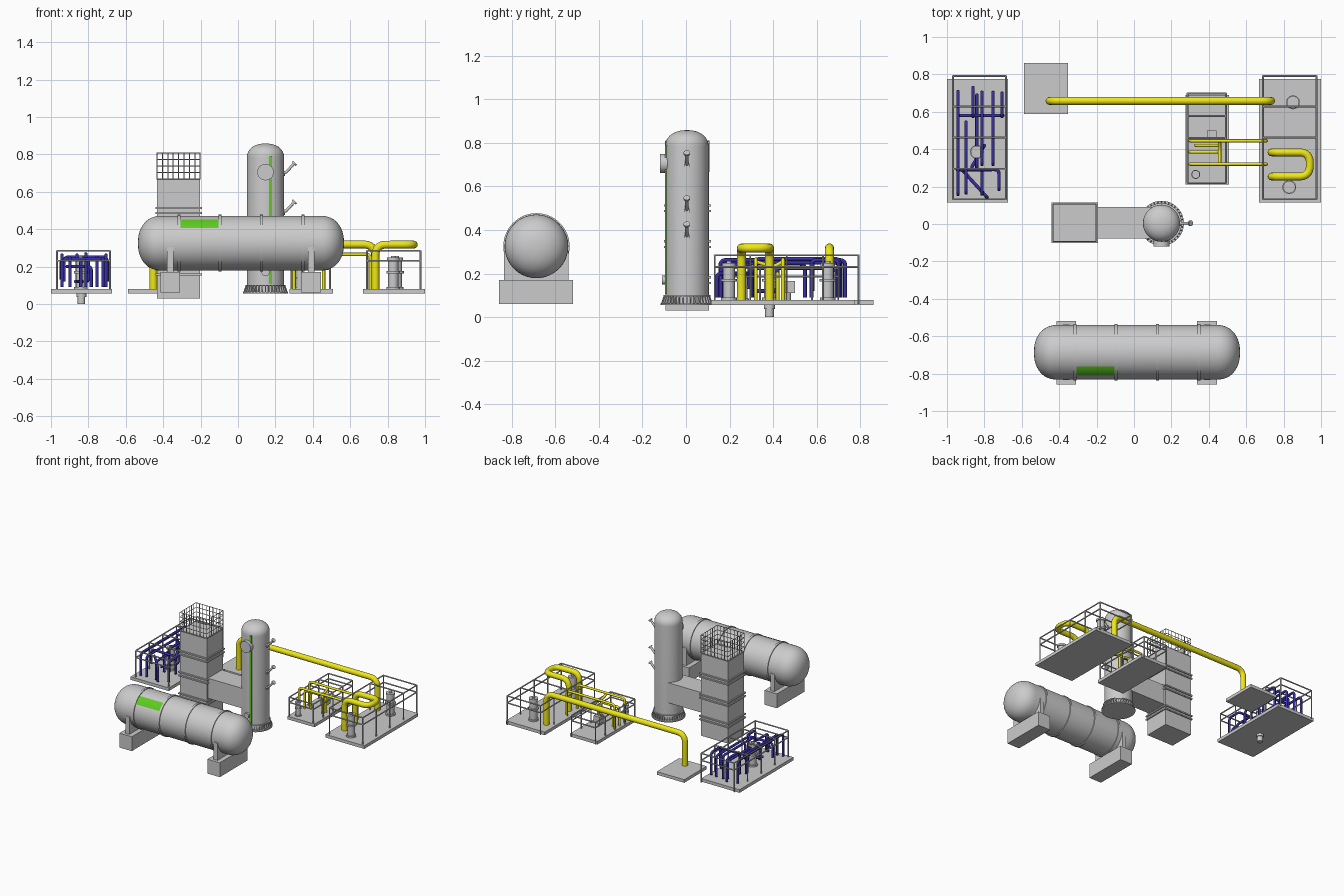
import bpy, bmesh
from math import pi, cos, sin, radians
from mathutils import Vector, Matrix

if "Cube" in bpy.data.objects:
    bpy.data.objects.remove(bpy.data.objects["Cube"])


def material(name, rgb):
    m = bpy.data.materials.new(name)
    m.diffuse_color = (*rgb, 1)
    m.use_nodes = True
    m.node_tree.nodes["Principled BSDF"].inputs["Base Color"].default_value = m.diffuse_color
    return m


YELLOW = material("yellow_paint", (0.85, 0.8, 0.01))
BLUE = material("blue_paint", (0.04, 0.03, 0.36))
GREEN = material("green_paint", (0.11, 0.6, 0.015))


def finish(bm, name, mat=None, smooth=False):
    bmesh.ops.recalc_face_normals(bm, faces=bm.faces)
    me = bpy.data.meshes.new(name)
    bm.to_mesh(me)
    bm.free()
    ob = bpy.data.objects.new(name, me)
    bpy.context.collection.objects.link(ob)
    if mat:
        me.materials.append(mat)
    if smooth:
        activate(ob)
        bpy.ops.object.shade_smooth_by_angle(angle=radians(35))
    return ob


def activate(ob):
    bpy.ops.object.select_all(action='DESELECT')
    ob.select_set(True)
    bpy.context.view_layer.objects.active = ob


def box(name, x0, x1, y0, y1, z0, z1, mat=None):
    bm = bmesh.new()
    m = Matrix.Translation(((x0 + x1) / 2, (y0 + y1) / 2, (z0 + z1) / 2))
    bmesh.ops.create_cube(bm, size=1, matrix=m @ Matrix.Diagonal((x1 - x0, y1 - y0, z1 - z0, 1)))
    return finish(bm, name, mat)


def lathe(name, profile, origin, axis=(0, 0, 1), steps=48):
    """Revolve (radius, height) points about an axis through origin."""
    bm = bmesh.new()
    vs = [bm.verts.new((r, 0, h)) for r, h in profile]
    es = [bm.edges.new(p) for p in zip(vs, vs[1:])]
    bmesh.ops.spin(bm, geom=vs + es, cent=(0, 0, 0), axis=(0, 0, 1), angle=2 * pi, steps=steps)
    bmesh.ops.remove_doubles(bm, verts=bm.verts, dist=1e-5)
    rot = Vector((0, 0, 1)).rotation_difference(Vector(axis)).to_matrix().to_4x4()
    bm.transform(Matrix.Translation(origin) @ rot)
    return finish(bm, name, smooth=True)


def cyl(name, origin, r, h, axis=(0, 0, 1), steps=24):
    return lathe(name, [(0, 0), (r, 0), (r, h), (0, h)], origin, axis, steps)


def rods(name, paths, r, mat=None, res=1, bend=0):
    """Round bars along polylines, with rounded elbows when bend > 0."""
    cu = bpy.data.curves.new(name, 'CURVE')
    cu.dimensions = '3D'
    cu.bevel_depth, cu.bevel_resolution, cu.use_fill_caps = r, res, True
    for path in paths:
        p = [Vector(v) for v in path]
        out = [p[0]]
        for a, b, c in zip(p, p[1:], p[2:]):
            k = min(bend, (a - b).length * .48, (c - b).length * .48)
            s, e = b + (a - b).normalized() * k, b + (c - b).normalized() * k
            n = 7 if k else 1
            for i in range(n):
                t = i / max(n - 1, 1)
                q = s * (1 - t) ** 2 + b * 1.7 * t * (1 - t) + e * t * t + (s + e) * .15 * t * (1 - t)
                out.append(q)
        out.append(p[-1])
        sp = cu.splines.new('POLY')
        sp.points.add(len(out) - 1)
        for pt, v in zip(sp.points, out):
            pt.co = (*v, 1)
    ob = bpy.data.objects.new(name, cu)
    bpy.context.collection.objects.link(ob)
    if mat:
        cu.materials.append(mat)
    activate(ob)
    bpy.ops.object.convert(target='MESH')
    bpy.ops.object.shade_smooth_by_angle(angle=radians(50))
    return ob


def dome(r, h, base, n=12, e=.9):
    return [(r * cos(i * pi / 2 / n) ** e if i < n else 0, base + h * sin(i * pi / 2 / n) ** e)
            for i in range(n + 1)]


# horizontal vessel with stiffener rings
VY, VZ, VR = -.686, .325, .146
right = dome(VR, .125, .442)
left = [(r, -.41 - (h - .442)) for r, h in reversed(right)]
lathe("horizontal_vessel", left + right, (0, VY, VZ), (1, 0, 0), 64)
for x in (-.316, -.096, .126, .348):
    lathe("vessel_ring", [(.14, -.008), (.152, -.008), (.152, .008), (.14, .008)], (x, VY, VZ), (1, 0, 0), 64)

# curved green marking on the vessel shell
bm = bmesh.new()
rows = []
for i in range(7):
    a = radians(33 + 26 * i / 6)
    rows.append([bm.verts.new((x, VY - .148 * cos(a), VZ + .148 * sin(a))) for x in (-.308, -.105)])
for a, b in zip(rows, rows[1:]):
    bm.faces.new((a[0], a[1], b[1], b[0]))
finish(bm, "vessel_marking", GREEN)

# saddles on concrete piers
for x in (-.362, .391):
    box("vessel_saddle", x - .017, x + .017, VY - .148, VY + .148, .17, .305)
    box("vessel_pier", x - .053, x + .053, -.857, -.518, .06, .171)

# upright column with gusseted skirt
CX, CY = .147, .004
lathe("column_shell", [(0, .06), (.099, .06)] + dome(.099, .075, .783), (CX, CY, 0), steps=64)
cyl("column_base_ring", (CX, CY, .055), .12, .008, steps=48)
lathe("column_skirt_ring", [(.095, .095), (.108, .095), (.108, .102), (.095, .102)], (CX, CY, 0))
bm = bmesh.new()
for i in range(36):
    m = Matrix.Translation((CX, CY, 0)) @ Matrix.Rotation(i * pi / 18, 4, 'Z')
    sides = [[bm.verts.new(m @ Vector((r, t, z))) for r, z in ((.095, .06), (.119, .06), (.107, .097), (.095, .097))]
             for t in (-.0025, .0025)]
    for f in sides:
        bm.faces.new(f)
    for k in range(4):
        j = (k + 1) % 4
        bm.faces.new((sides[0][k], sides[0][j], sides[1][j], sides[1][k]))
finish(bm, "column_gussets")
box("column_stripe", CX + .019, CX + .035, CY - .1, CY - .085, .107, .79, GREEN)
cyl("column_manway", (CX, CY - .09, .705), .044, .034, (0, -1, 0), 32)
cyl("column_low_nozzle", (CX, CY - .09, .17), .021, .024, (0, -1, 0))

# angled side nozzles with end flanges
for z in (.697, .49, .37):
    d = Vector((.06, 0, .06)).normalized()
    rods("side_nozzle", [[(.235, CY, z), (.258, CY, z + .008), (.302, CY, z + .056)]], .008, res=3)
    cyl("nozzle_flange", Vector((.298, CY, z + .052)), .015, .009, d, 20)
    cyl("nozzle_pad", (.24, CY, z), .014, .012, (1, 0, 0), 20)

# square tower, belts, connecting duct and mesh cage
TX0, TX1, TY0, TY1 = -.433, -.202, -.093, .106
box("tower_body", TX0, TX1, TY0, TY1, .03, .665)
for z in (.5, .335, .17):
    for dz in (-.013, .013):
        box("tower_belt", TX0 - .009, TX1 + .009, TY0 - .009, TY1 + .009, z + dz - .005, z + dz + .005)
box("tower_duct", TX1 - .01, .1, -.078, .09, .2, .355)
cage = []
for i in range(9):
    x = TX0 + (TX1 - TX0) * i / 8
    cage += [[(x, y, .665), (x, y, .808)] for y in (TY0, TY1)]
for i in range(1, 7):
    y = TY0 + (TY1 - TY0) * i / 7
    cage += [[(x, y, .665), (x, y, .808)] for x in (TX0, TX1)]
for i in range(5):
    z = .668 + .14 * i / 4
    c = [(TX0, TY0, z), (TX1, TY0, z), (TX1, TY1, z), (TX0, TY1, z)]
    cage += [[c[k], c[k - 1]] for k in range(4)]
rods("tower_cage", cage, .0028, res=0)

# skid slabs
box("right_skid", .667, 1, .115, .775, .056, .08)
box("middle_skid", .276, .508, .21, .69, .056, .08)
box("left_skid", -1, -.673, .115, .775, .056, .08)
box("pipe_landing", -.587, -.352, .587, .86, .056, .08)


# railings
def railing(name, x0, x1, ys, cross, zm, zt):
    segs = [[(x, y, .06), (x, y, zt)] for x in (x0, x1) for y in ys]
    segs += [[(x, ys[0], z), (x, ys[-1], z)] for x in (x0, x1) for z in (zm, zt)]
    segs += [[(x0, y, z), (x1, y, z)] for y in (ys[0], ys[-1]) for z in (zm, zt)]
    segs += [[(x0, y, zt), (x1, y, zt)] for y in cross]
    rods(name, segs, .0048)


railing("right_railing", .69, .976, (.132, .295, .462, .628, .792), (.462, .628), .23, .284)
railing("left_railing", -.967, -.685, (.132, .295, .462, .628, .792), (.295, .462, .628), .23, .284)
railing("middle_railing", .286, .492, (.218, .34, .46, .578, .698), (.46, .578), .186, .226)

# grey pump bodies on the skids, and the drain beneath the left one
for x, y, k in ((.85, .65, 1), (.83, .197, 1), (-.84, .385, 1), (.33, .265, .65)):
    prof = [(0, 0), (.036, 0), (.036, .012), (.027, .012), (.027, .085), (.037, .085), (.037, .097), (.027, .097),
            (.027, .155), (.033, .155), (.033, .17), (.012, .17), (.012, .178), (0, .178)]
    lathe("pump_body", [(r * k, h * k) for r, h in prof], (x, y, .079), steps=24)
lathe("skid_drain", [(0, 0), (.02, 0), (.02, .038), (.026, .038), (.026, .058), (0, .058)], (-.837, .383, 0), steps=24)
box("control_box", .39, .44, .452, .5, .11, .165)
rods("control_box_post", [[(.415, .476, .08), (.415, .476, .12)]], .006)

# thick yellow pipes
rods("yellow_main_pipe", [[(-.452, .658, .08), (-.452, .658, .318), (.733, .658, .318), (.733, .658, .08)]],
     .021, YELLOW, 4, .055)
rods("yellow_loop_pipe", [[(.735, .383, .08), (.735, .383, .317), (.94, .383, .317), (.94, .254, .317),
                           (.735, .254, .317), (.735, .254, .08)]], .021, YELLOW, 4, .05)
# thin yellow pipes joining the skids
thin = [[(.3, y, .08), (.3, y, .265), (.708, y, .265), (.708, y, .08)] for y in (.445, .32)]
thin += [[(.3, .385, .08), (.3, .385, .22), (.458, .385, .22), (.458, .385, .08)],
         [(.33, .42, .08), (.33, .42, .2), (.458, .42, .2), (.458, .42, .08)],
         [(.458, .445, .255), (.458, .4, .23), (.458, .32, .255)]]
rods("yellow_link_pipes", thin, .009, YELLOW, 2, .022)

# blue pipe bundle: (x, y start, y end, height), each with legs at both ends
runs = [(-.941, .158, .709, .262), (-.898, .165, .545, .245), (-.861, .575, .73, .262), (-.84, .3, .69, .225),
        (-.813, .318, .705, .268), (-.754, .318, .705, .25), (-.706, .575, .7, .262)]
blue = [[(x, a, .09), (x, a, z), (x, b, z), (x, b, .09)] for x, a, b, z in runs]
blue += [[(-.93, .58, .12), (-.93, .58, .25), (-.7, .58, .25), (-.7, .58, .12)],
         [(-.945, .291, .13), (-.945, .291, .24), (-.722, .291, .24), (-.722, .185, .24), (-.722, .185, .09)],
         [(-.915, .285, .2), (-.785, .142, .2), (-.785, .142, .09)],
         [(-.813, .16, .09), (-.813, .16, .23), (-.813, .3, .23)],
         [(-.87, .3, .12), (-.8, .42, .12), (-.8, .42, .24)]]
rods("blue_pipe_bundle", blue, .009, BLUE, 2, .022)
